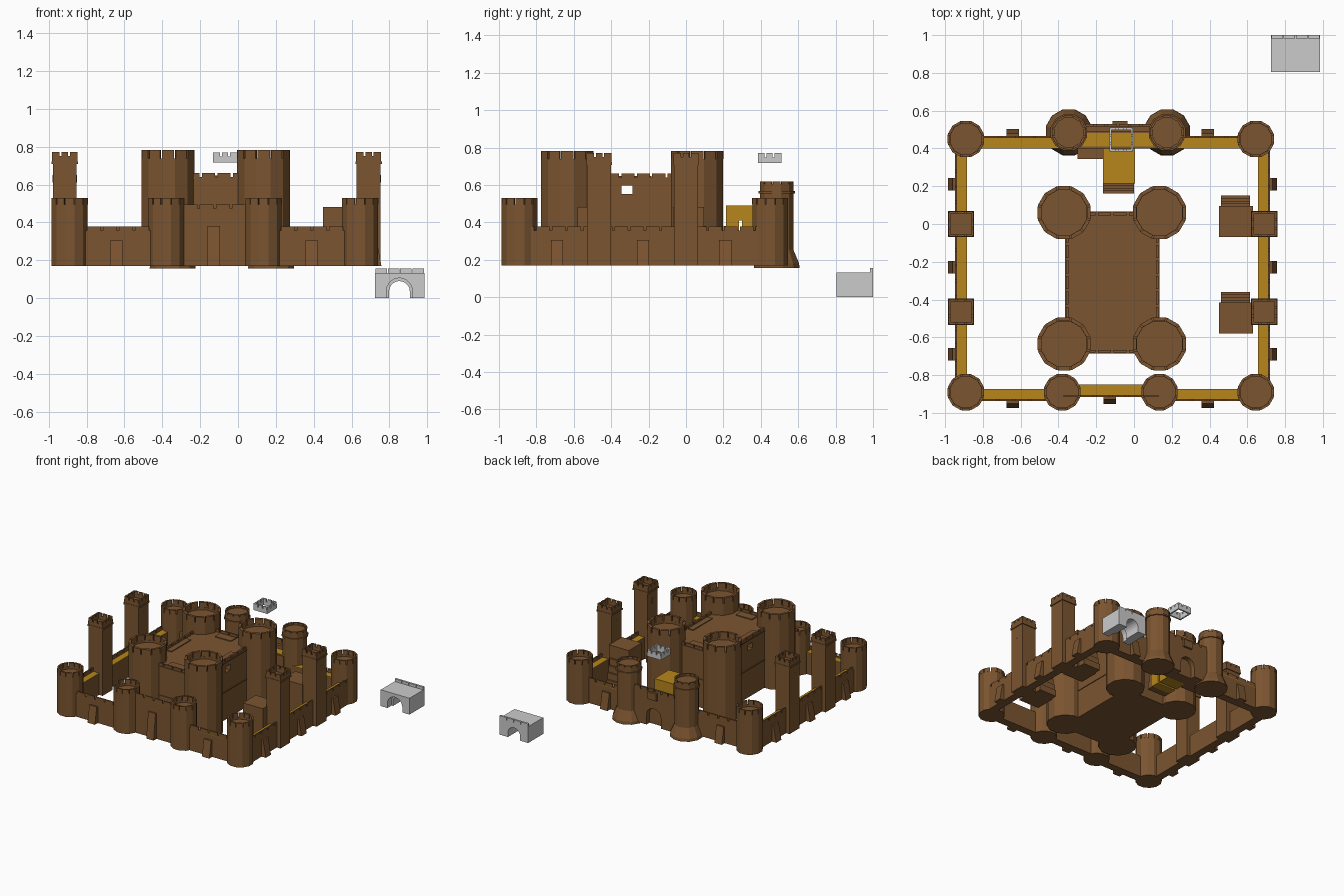
import bpy, bmesh
from math import cos, sin, pi

cube = bpy.data.objects.get("Cube")
if cube:
    bpy.data.objects.remove(cube, do_unlink=True)


def material(name, color):
    m = bpy.data.materials.new(name)
    m.use_nodes = True
    m.diffuse_color = color
    m.node_tree.nodes["Principled BSDF"].inputs["Base Color"].default_value = color
    return m


STONE = material("brown_stone", (0.2, 0.09, 0.03, 1))
GOLD = material("gold_floor", (0.47, 0.24, 0.011, 1))
GROUND = 0.17


def finish(bm, name, mat=STONE):
    bmesh.ops.recalc_face_normals(bm, faces=bm.faces)
    mesh = bpy.data.meshes.new(name)
    bm.to_mesh(mesh)
    bm.free()
    if mat:
        mesh.materials.append(mat)
    obj = bpy.data.objects.new(name, mesh)
    bpy.context.collection.objects.link(obj)


def loft(bm, lower, upper):
    """Closed solid between two matching loops."""
    a = [bm.verts.new(p) for p in lower]
    b = [bm.verts.new(p) for p in upper]
    bm.faces.new(a[::-1])
    bm.faces.new(b)
    for i in range(len(a)):
        j = (i + 1) % len(a)
        bm.faces.new((a[i], a[j], b[j], b[i]))


def box(bm, x0, x1, y0, y1, z0, z1):
    xy = ((x0, y0), (x1, y0), (x1, y1), (x0, y1))
    loft(bm, [(x, y, z0) for x, y in xy], [(x, y, z1) for x, y in xy])


def circle(cx, cy, r, z, n=12):
    return [(cx + r * cos(2 * pi * (i + 0.5) / n), cy + r * sin(2 * pi * (i + 0.5) / n), z)
            for i in range(n)]


def lathe(bm, cx, cy, rings):
    for (r0, z0), (r1, z1) in zip(rings, rings[1:]):
        loft(bm, circle(cx, cy, r0, z0), circle(cx, cy, r1, z1))


def round_crown(bm, cx, cy, r, z0, z1, n=12):
    """Solid low ring topped by merlons split by narrow slots."""
    t, mid = r * 0.86, z0 + (z1 - z0) * 0.3
    for i in range(n):
        for lo, hi, gap in ((z0, mid, 0), (mid, z1, 0.06)):
            a, b = [2 * pi * (i + 0.5 + k) / n for k in (gap, 1 - gap)]
            pts = [(cx + q * cos(w), cy + q * sin(w)) for q, w in ((t, a), (r, a), (r, b), (t, b))]
            loft(bm, [(*p, lo) for p in pts], [(*p, hi) for p in pts])


def parapet(bm, x0, x1, y0, y1, z0, z1, count, gap=0.012):
    """Straight parapet, divided along its longer side."""
    mid = max(z0, z1 - 0.022)
    if mid > z0:
        box(bm, x0, x1, y0, y1, z0, mid)
    for i in range(count):
        f, g = i / count, (i + 1) / count
        if x1 - x0 > y1 - y0:
            w = x1 - x0
            box(bm, x0 + w * f + gap / 2, x0 + w * g - gap / 2, y0, y1, mid, z1)
        else:
            w = y1 - y0
            box(bm, x0, x1, y0 + w * f + gap / 2, y0 + w * g - gap / 2, mid, z1)


def square_crown(bm, cx, cy, h, z0, z1, t=0.012):
    for s in (-1, 1):
        e = sorted((s * h, s * (h - t)))
        parapet(bm, cx - h, cx + h, cy + e[0], cy + e[1], z0, z1, 3, 0.01)
        parapet(bm, cx + e[0], cx + e[1], cy - h, cy + h, z0, z1, 3, 0.01)


def arch_block(bm, x0, x1, y0, y1, z0, z1, cx, r, spring):
    arc = [(cx - r * cos(pi * i / 10), spring + r * sin(pi * i / 10)) for i in range(11)]
    pts = [(x0, z0), (cx - r, z0), *arc, (cx + r, z0), (x1, z0), (x1, z1), (x0, z1)]
    loft(bm, [(x, y0, z) for x, z in pts], [(x, y1, z) for x, z in pts])


# Round curtain towers
for name, x, y in (("front_right", -0.89, -0.89), ("front_left", 0.645, -0.89),
                   ("back_right", -0.89, 0.45), ("back_left", 0.645, 0.45),
                   ("gate_right", -0.38, -0.89), ("gate_left", 0.135, -0.89)):
    bm = bmesh.new()
    lathe(bm, x, y, [(0.099, GROUND), (0.099, 0.48)])
    round_crown(bm, x, y, 0.099, 0.48, 0.53)
    finish(bm, name + "_tower")


# Curtain walls: stone core, gold walkway, outer parapet
def wall(name, x0, x1, y0, y1, top, side):
    walk = top - 0.035
    bm = bmesh.new()
    box(bm, x0, x1, y0, y1, GROUND, walk)
    px0, px1, py0, py1 = {"S": (x0, x1, y0, y0 + 0.01), "N": (x0, x1, y1 - 0.01, y1),
                          "W": (x0, x0 + 0.01, y0, y1), "E": (x1 - 0.01, x1, y0, y1)}[side]
    parapet(bm, px0, px1, py0, py1, walk, top, max(4, round(max(x1 - x0, y1 - y0) / 0.085)))
    finish(bm, name + "_wall")
    bm = bmesh.new()
    box(bm, x0, x1, y0, y1, walk, walk + 0.004)
    finish(bm, name + "_walkway", GOLD)


wall("front_right", -0.89, -0.38, -0.937, -0.873, 0.378, "S")
wall("front_middle", -0.38, 0.135, -0.915, -0.85, 0.495, "S")
wall("front_left", 0.135, 0.645, -0.937, -0.873, 0.378, "S")
wall("right", -0.947, -0.884, -0.89, 0.45, 0.378, "W")
wall("left", 0.656, 0.72, -0.89, 0.45, 0.378, "E")
wall("back_right", -0.89, -0.345, 0.4, 0.466, 0.378, "N")
wall("back_left", 0.175, 0.645, 0.4, 0.466, 0.378, "N")


# Tapered buttresses
def buttress(name, x, y, dx, dy, top=0.305, depth=0.038, w=0.033):
    def ring(d, z):
        return [(x + dx * k - dy * s, y + dy * k + dx * s, z)
                for k, s in ((-0.01, -w), (d, -w), (d, w), (-0.01, w))]
    bm = bmesh.new()
    loft(bm, ring(depth, GROUND), ring(depth * 0.35, top))
    finish(bm, name + "_buttress")


for x in (-0.643, 0.39):
    buttress("front", x, -0.937, 0, -1)
    buttress("back", x, 0.466, 0, 1)
buttress("front_middle", -0.128, -0.915, 0, -1, 0.38)
for y in (0.21, -0.23, -0.69):
    buttress("right", -0.947, y, -1, 0)
    buttress("left", 0.72, y, 1, 0)

# Square side towers with window slits
for name, x, s in (("right", -0.916, -1), ("left", 0.69, 1)):
    for y in (0, -0.465):
        bm = bmesh.new()
        box(bm, x - 0.063, x + 0.063, y - 0.063, y + 0.063, GROUND, 0.715)
        box(bm, x - 0.07, x + 0.07, y - 0.07, y + 0.07, 0.708, 0.722)
        square_crown(bm, x, y, 0.067, 0.722, 0.772)
        for f in (-1, 1):
            box(bm, x + f * 0.063 - 0.002, x + f * 0.063 + 0.002, y - 0.007, y + 0.007, 0.61, 0.65)
        finish(bm, name + "_square_tower")


# Steps leading down beside a house
def steps(bm, x0, x1, y0, run, top):
    for i in range(4):
        box(bm, x0, x1, y0, y0 + run * (i + 1) / 4, GROUND, top * (1 - i / 4) + GROUND * i / 4)


# Houses against the left wall
for y in (-0.07, -0.58):
    bm = bmesh.new()
    box(bm, 0.45, 0.63, y, y + 0.165, GROUND, 0.482)
    steps(bm, 0.46, 0.615, y + 0.165, 0.055, 0.38)
    finish(bm, "wall_house")

# Keep body with a window passage from side to side
X0, X1, Y0, Y1 = -0.36, 0.13, -0.68, 0.06
bm = bmesh.new()
for y0, y1, z0, z1 in ((Y0, Y1, GROUND, 0.552), (Y0, -0.345, 0.552, 0.598),
                       (-0.285, Y1, 0.552, 0.598), (Y0, Y1, 0.598, 0.635)):
    box(bm, X0, X1, y0, y1, z0, z1)
for z in (0.4, 0.637):
    box(bm, X0 - 0.006, X1 + 0.006, Y0 - 0.006, Y1 + 0.006, z - 0.004, z + 0.004)
finish(bm, "keep_body")

# Keep parapet and raised walk blocks
bm = bmesh.new()
for x in (X0, X1 - 0.014):
    parapet(bm, x, x + 0.014, Y0, Y1, 0.64, 0.662, 9)
for y in (Y0, Y1 - 0.014):
    parapet(bm, X0, X1, y, y + 0.014, 0.64, 0.662, 6)
for x in (X0 + 0.02, X1 - 0.065):
    box(bm, x, x + 0.045, -0.435, -0.185, 0.64, 0.648)
for y in (Y0 + 0.025, Y1 - 0.095):
    box(bm, -0.185, -0.04, y, y + 0.07, 0.64, 0.648)
finish(bm, "keep_parapet")

# Keep towers
for x in (-0.37, 0.135):
    for y in (-0.635, 0.06):
        bm = bmesh.new()
        lathe(bm, x, y, [(0.144, GROUND), (0.144, 0.72)])
        round_crown(bm, x, y, 0.144, 0.72, 0.782)
        finish(bm, "keep_tower")

# Back gatehouse towers with flared feet and collars
for x in (-0.345, 0.175):
    bm = bmesh.new()
    lathe(bm, x, 0.485, [(0.126, 0.157), (0.124, 0.18), (0.092, 0.255), (0.092, 0.555),
                         (0.1, 0.555), (0.1, 0.568), (0.092, 0.568), (0.092, 0.6)])
    round_crown(bm, x, 0.485, 0.092, 0.6, 0.62)
    finish(bm, "gatehouse_tower")

# Gatehouse body, arched front and overhanging box
bm = bmesh.new()
arch_block(bm, -0.3, 0.13, 0.49, 0.53, GROUND, 0.43, -0.08, 0.065, 0.25)
box(bm, -0.3, 0.13, 0.4, 0.491, GROUND, 0.4)
box(bm, -0.3, -0.16, 0.345, 0.4, GROUND, 0.375)
parapet(bm, -0.27, 0.1, 0.515, 0.53, 0.43, 0.47, 6)
box(bm, -0.113, -0.035, 0.525, 0.546, 0.39, 0.45)
finish(bm, "gatehouse_body")
bm = bmesh.new()
box(bm, -0.345, 0.175, 0.41, 0.482, 0.4, 0.406)
finish(bm, "gatehouse_walkway", GOLD)

# Gold gate chamber with a side doorway, and its steps
bm = bmesh.new()
for y0, y1, z0, z1 in ((0.215, 0.283, GROUND, 0.41), (0.3, 0.4, GROUND, 0.41),
                       (0.215, 0.4, 0.41, 0.49)):
    box(bm, -0.165, 0.005, y0, y1, z0, z1)
finish(bm, "gate_chamber", GOLD)
bm = bmesh.new()
for i in range(4):
    box(bm, -0.165, 0, 0.215 - 0.0137 * (i + 1), 0.216, GROUND, 0.38 - 0.05 * i)
finish(bm, "gate_chamber_steps")

# Loose grey battlement ring
bm = bmesh.new()
square_crown(bm, -0.068, 0.447, 0.063, 0.717, 0.77)
finish(bm, "grey_battlement", None)

# Grey arched bridge with a parapet along the back
bm = bmesh.new()
arch_block(bm, 0.725, 0.985, 0.805, 0.86, 0, 0.133, 0.853, 0.068, 0.038)
arch_block(bm, 0.725, 0.985, 0.86, 1, 0, 0.133, 0.853, 0.055, 0.035)
parapet(bm, 0.725, 0.985, 0.983, 1, 0.133, 0.155, 4, 0.004)
finish(bm, "grey_bridge", None)
